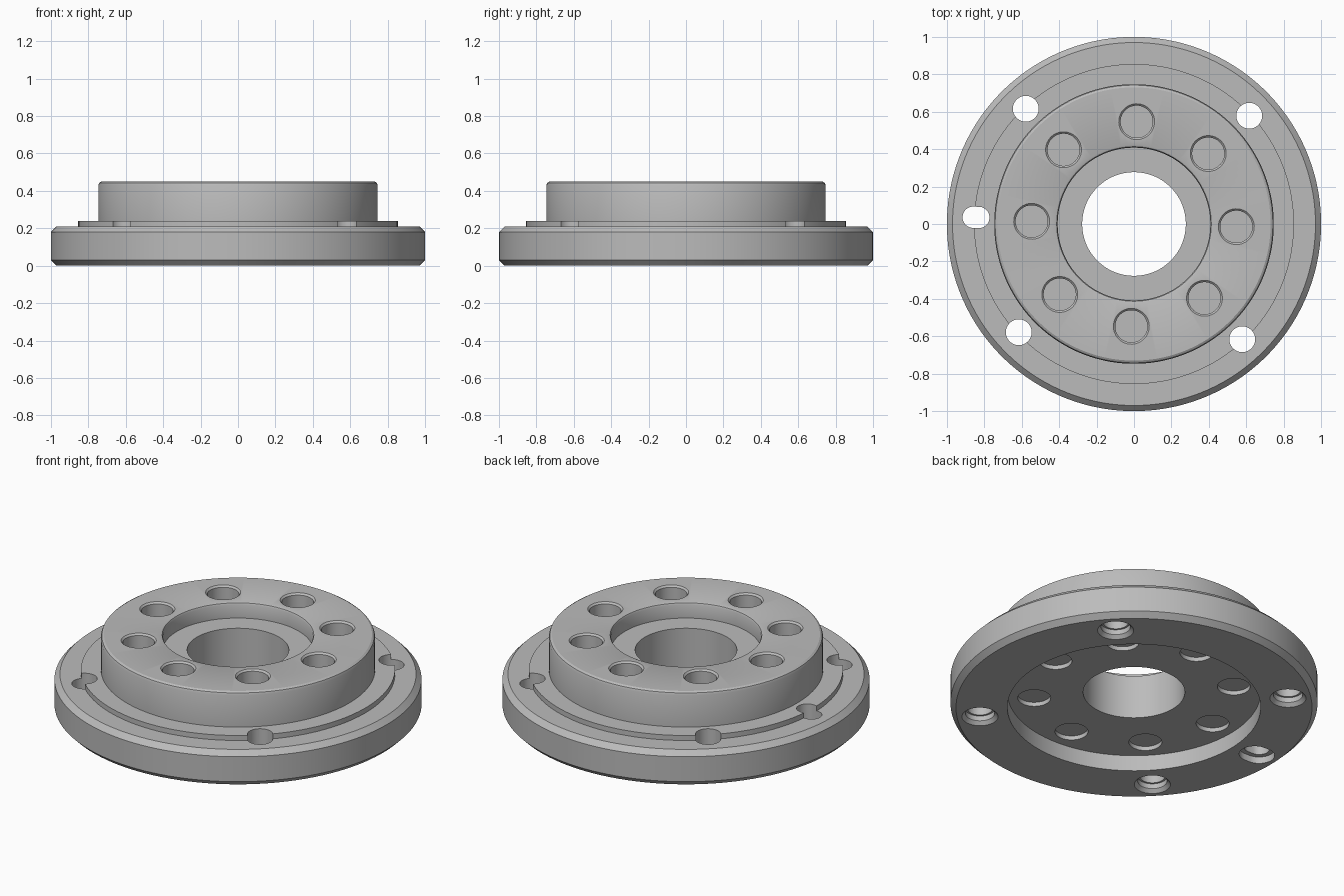
import bpy, bmesh
from math import cos, sin, tau, radians, copysign
from mathutils import Matrix

cube = bpy.data.objects.get("Cube")
if cube:
    bpy.data.objects.remove(cube, do_unlink=True)

steel = bpy.data.materials.new("grey_steel")
steel.use_nodes = True
colour = (0.5, 0.5, 0.5, 1)
steel.diffuse_color = colour
steel.node_tree.nodes["Principled BSDF"].inputs["Base Color"].default_value = colour


def lathe(bm, profile, segments, place=Matrix(), stretch=0, ring=False):
    """Turn (radius, z) points around z; close as a ring or with end caps."""
    loops = []
    for r, z in profile:
        loop = []
        for i in range(segments):
            a = tau * (i + 0.5) / segments
            x = r * cos(a) + copysign(stretch, cos(a))
            loop.append(bm.verts.new(place @ Matrix.Translation((x, r * sin(a), z)).translation))
        loops.append(loop)
    pairs = list(zip(loops, loops[1:]))
    if ring:
        pairs.append((loops[-1], loops[0]))
    else:
        bm.faces.new(loops[0])
        bm.faces.new(loops[-1])
    for low, high in pairs:
        for i in range(segments):
            j = (i + 1) % segments
            bm.faces.new((low[i], low[j], high[j], high[i]))


def finish(bm, name):
    bmesh.ops.recalc_face_normals(bm, faces=bm.faces)
    mesh = bpy.data.meshes.new(name)
    bm.to_mesh(mesh)
    bm.free()
    mesh.materials.append(steel)
    obj = bpy.data.objects.new(name, mesh)
    bpy.context.collection.objects.link(obj)
    return obj


def polar(angle, radius):
    return Matrix.Rotation(radians(angle), 4, "Z") @ Matrix.Translation((radius, 0, 0))


# Turned body: flange, locating step, raised boss, stepped bore, underside recess
body = bmesh.new()
lathe(body, [
    (0.69, 0), (0.97, 0), (1, 0.03), (1, 0.18), (0.97, 0.21),
    (0.855, 0.21), (0.855, 0.24), (0.747, 0.24),
    (0.747, 0.43), (0.742, 0.443), (0.73, 0.45),
    (0.422, 0.45), (0.413, 0.446), (0.408, 0.436), (0.408, 0.357),
    (0.277, 0.357), (0.277, 0.095), (0.69, 0.095),
], 128, ring=True)
flange = finish(body, "flange_body")

cuts = bmesh.new()
# Ring of blind holes in the boss, with shallow matching pockets underneath
for k in range(8):
    place = polar(45 * k - 1.5, 0.547)
    lathe(cuts, [(0.086, 0.145), (0.086, 0.44), (0.106, 0.46)], 40, place)
    lathe(cuts, [(0.09, 0.05), (0.09, 0.12)], 40, place)

# Through holes in the rim, countersunk from below
for k in range(4):
    lathe(cuts, [(0.108, -0.01), (0.08, 0.02), (0.08, 0.05),
                 (0.069, 0.05), (0.069, 0.3)], 40, polar(43.2 + 90 * k, 0.845))

# Locating slot
lathe(cuts, [(0.085, -0.01), (0.085, 0.04), (0.057, 0.04), (0.057, 0.3)],
      40, polar(177.6, 0.845), stretch=0.015)
cutter = finish(cuts, "hole_cutter")
cutter.hide_render = True

# Drill the body
drill = flange.modifiers.new("holes", "BOOLEAN")
drill.operation = "DIFFERENCE"
drill.solver = "EXACT"
drill.object = cutter
bpy.ops.object.select_all(action="DESELECT")
flange.select_set(True)
bpy.context.view_layer.objects.active = flange
bpy.ops.object.modifier_apply(modifier=drill.name)
bpy.data.objects.remove(cutter, do_unlink=True)
bpy.ops.object.shade_smooth_by_angle(angle=radians(30))
